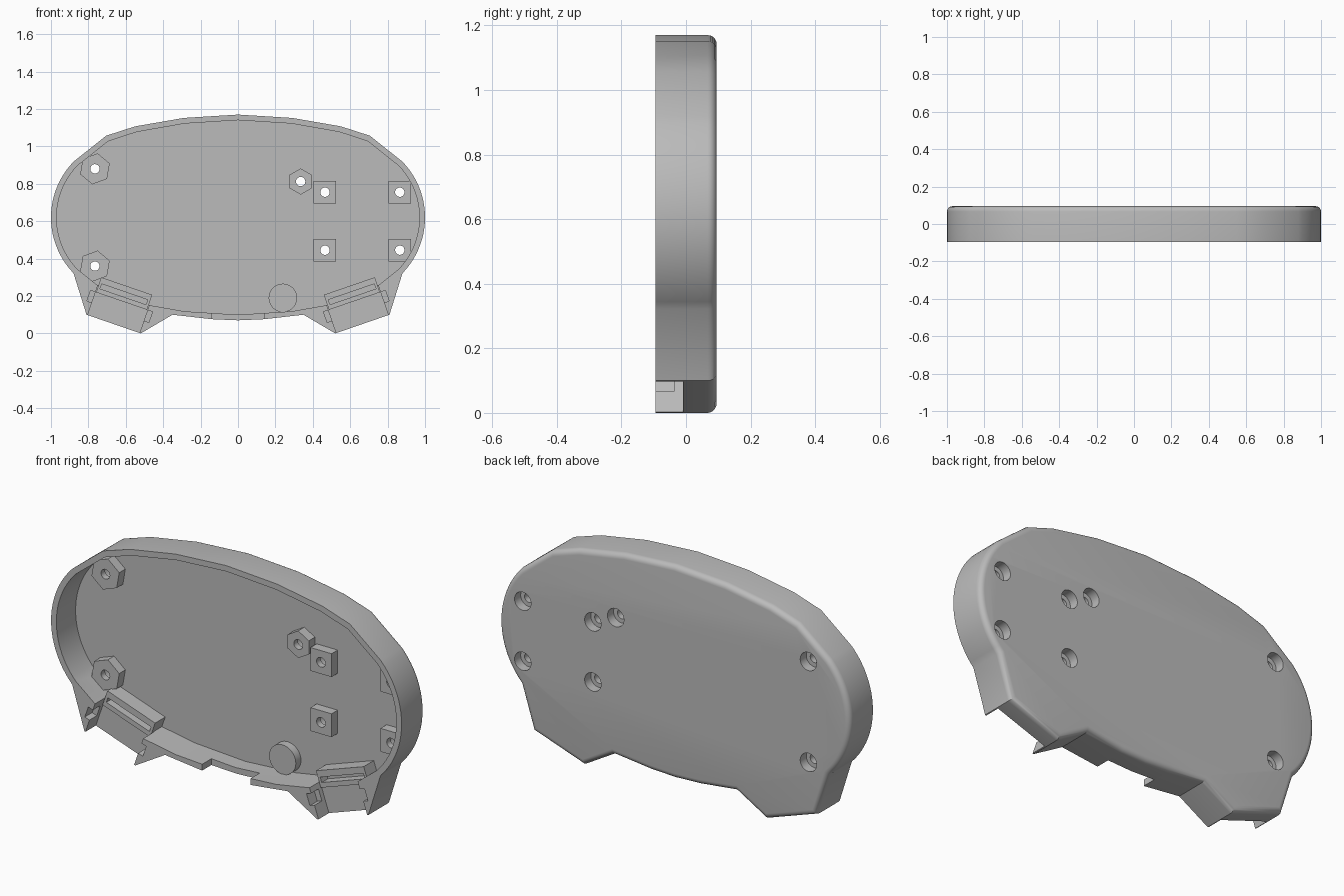
import bpy, bmesh
from math import radians, sin, cos, pi
from mathutils import Matrix, Vector

cube = bpy.data.objects.get("Cube")
if cube:
    bpy.data.objects.remove(cube, do_unlink=True)

FRONT, BACK, FLOOR, MID = -0.095, 0.095, 0.062, 0.62

grey = bpy.data.materials.new("plain_grey")
grey.use_nodes = True
colour = (0.5, 0.5, 0.5, 1)
grey.diffuse_color = colour
grey.node_tree.nodes["Principled BSDF"].inputs["Base Color"].default_value = colour


def add_object(name, bm):
    bmesh.ops.recalc_face_normals(bm, faces=bm.faces)
    mesh = bpy.data.meshes.new(name)
    bm.to_mesh(mesh)
    bm.free()
    mesh.materials.append(grey)
    obj = bpy.data.objects.new(name, mesh)
    bpy.context.collection.objects.link(obj)
    return obj


def prism(name, points, y0, y1, bevel=0):
    """Extrude an (x, z) outline along y, optionally rounding the rear edge."""
    bm = bmesh.new()
    face = bm.faces.new([bm.verts.new((x, y0, z)) for x, z in points])
    moved = bmesh.ops.extrude_face_region(bm, geom=[face], use_keep_orig=True)["geom"]
    verts = [v for v in moved if isinstance(v, bmesh.types.BMVert)]
    bmesh.ops.translate(bm, verts=verts, vec=(0, y1 - y0, 0))
    if bevel:
        rear = [e for e in bm.edges if all(v.co.y > y1 - 1e-4 for v in e.verts)]
        bmesh.ops.bevel(bm, geom=rear, offset=bevel, segments=5, profile=0.5, affect="EDGES")
    return add_object(name, bm)


def polygon(x, z, radius, sides, turn=0):
    return [(x + radius * cos(2 * pi * i / sides + turn),
             z + radius * sin(2 * pi * i / sides + turn)) for i in range(sides)]


def foot_block(name, side, t, d0, d1, y0, y1):
    """Box in the tilted frame of one foot: t is half width, d is depth from its sole."""
    place = (Matrix.Translation((side * 0.665, 0, 0.05))
             @ Matrix.Rotation(radians(-19 * side), 4, "Y"))
    corners = [(-t, d0), (t, d0), (t, d1), (-t, d1)]
    world = [place @ Vector((a, 0, b)) for a, b in corners]
    return prism(name, [(v.x, v.z) for v in world], y0, y1)


def combine(target, tool, operation):
    mod = target.modifiers.new(operation, "BOOLEAN")
    mod.operation, mod.solver, mod.object = operation, "EXACT", tool
    bpy.context.view_layer.objects.active = target
    bpy.ops.object.modifier_apply(modifier=mod.name)
    bpy.data.objects.remove(tool, do_unlink=True)


def quarter(inset):
    """Upper right quarter of the oval, from its end to just before the top centre."""
    arc = [(0.571 + (0.429 - inset) * cos(radians(a)),
            (0.429 - inset) * sin(radians(a))) for a in range(0, 45, 4)]
    crown = [(0.705, 0.437), (0.55, 0.487), (0.29, 0.532)]
    return arc + [(x - inset * 0.5 * x, z - inset) for x, z in crown]


def oval(inset):
    q = quarter(inset)
    top = (0, 0.55 - inset)
    right = [(x, -z) for x, z in reversed(q[1:])] + q
    loop = right + [top] + [(-x, z) for x, z in reversed(right)] + [(0, -top[1])]
    # Drop the duplicated bottom centre and lift to standing height
    return [(x, z + MID) for x, z in loop]


# Outer shell: oval upper part, with two angled feet below
arc = [p for p in quarter(0) if p[0] > 0.87]
foot = [(0.14, 0.076), (0.35, 0.1), (0.52, 0), (0.81, 0.1)]
lower = [(x, MID - z) for x, z in reversed(arc[1:])]
right = foot + lower + [(x, MID + z) for x, z in quarter(0)]
outline = [(0, 0.07)] + right + [(0, 1.17)] + [(-x, z) for x, z in reversed(right)]
shell = prism("shell", outline, FRONT, BACK, 0.028)

# Hollow interior and the shallow opening in the lower rim
combine(shell, prism("cavity", oval(0.03), FRONT - 0.1, FLOOR), "DIFFERENCE")
opening = [(-0.138, 0), (0.138, 0), (0.138, 0.2), (-0.138, 0.2)]
combine(shell, prism("rim_opening", opening, FRONT - 0.1, -0.02), "DIFFERENCE")

# Connector seats: notch, side slots, raised ledge and groove in each foot
for side in (-1, 1):
    combine(shell, foot_block("notch", side, 0.147, -0.1, 0.225, FRONT - 0.1, -0.01), "DIFFERENCE")
    combine(shell, foot_block("side_slot", side, 0.175, 0.07, 0.13, FRONT - 0.1, -0.035), "DIFFERENCE")
    combine(shell, foot_block("ledge", side, 0.144, 0.13, 0.215, -0.02, FLOOR + 0.01), "UNION")
    combine(shell, foot_block("groove", side, 0.13, 0.155, 0.182, FRONT - 0.1, 0.03), "DIFFERENCE")

# Screw bosses: x, z, radius, sides, turn
bosses = [(-0.765, 0.88, 0.084, 6, 0.35), (-0.765, 0.36, 0.084, 6, 0.35),
          (0.335, 0.812, 0.07, 6, pi / 6)]
bosses += [(x, z, 0.085, 4, pi / 4) for x in (0.465, 0.865) for z in (0.445, 0.755)]
for x, z, radius, sides, turn in bosses:
    if x > 0.8:
        # Outer bosses are trimmed where they meet the wall
        boss = prism("boss", polygon(x, z, radius, sides, turn), 0.012, FLOOR + 0.01)
        combine(boss, prism("trim", oval(0.015), -0.2, 0.2), "INTERSECT")
    else:
        boss = prism("boss", polygon(x, z, radius, sides, turn), 0.012, FLOOR + 0.01)
    combine(shell, boss, "UNION")
for x, z, *_ in bosses:
    combine(shell, prism("screw_hole", polygon(x, z, 0.025, 24), -0.2, 0.2), "DIFFERENCE")
    combine(shell, prism("counterbore", polygon(x, z, 0.047, 32), 0.045, 0.2), "DIFFERENCE")

# Round support post
combine(shell, prism("post", polygon(0.24, 0.19, 0.076, 40), 0.02, FLOOR + 0.01), "UNION")

bpy.ops.object.select_all(action="DESELECT")
shell.select_set(True)
bpy.context.view_layer.objects.active = shell
bpy.ops.object.shade_smooth_by_angle(angle=radians(30))
